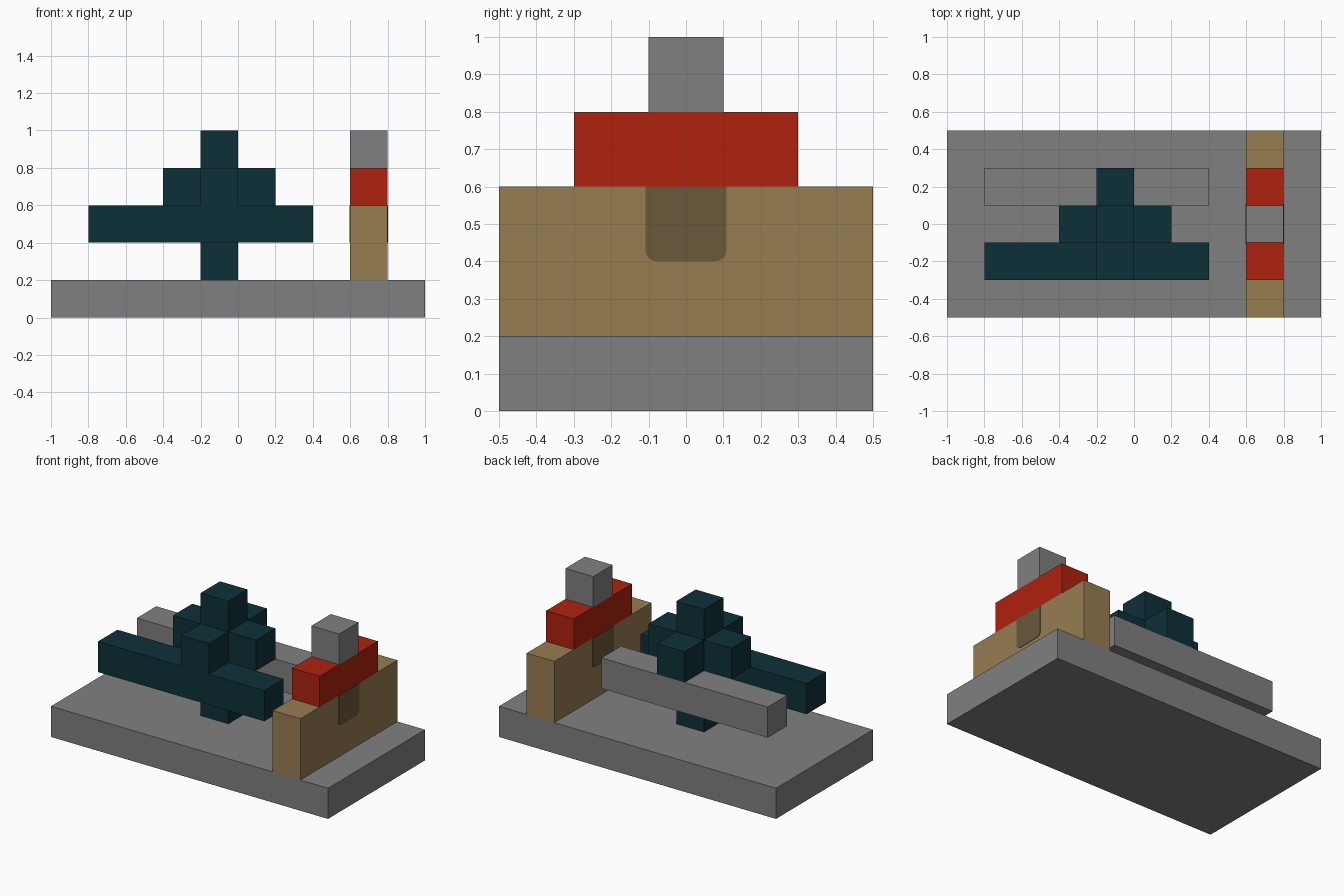
import bpy
import bmesh
from mathutils import Vector

cube = bpy.data.objects.get("Cube")
if cube:
    bpy.data.objects.remove(cube, do_unlink=True)


def material(name, rgb):
    m = bpy.data.materials.new(name)
    m.use_nodes = True
    m.diffuse_color = (*rgb, 1)
    m.node_tree.nodes["Principled BSDF"].inputs["Base Color"].default_value = (*rgb, 1)
    return m


grey = material("stone grey", (0.216, 0.216, 0.216))
tan = material("tan", (0.309, 0.205, 0.083))
red = material("red", (0.423, 0.016, 0.0045))
teal = material("dark teal", (0.004, 0.03, 0.04))
brown = material("dark brown", (0.147, 0.1, 0.044))


def box(name, mat, low, high, round_bottom=0):
    """Box between two corners; optionally rounds its lower edges along x."""
    low, high = Vector(low), Vector(high)
    bm = bmesh.new()
    bmesh.ops.create_cube(bm, size=1)
    for v in bm.verts:
        v.co = Vector(a * b for a, b in zip(v.co, high - low)) + (low + high) / 2
    if round_bottom:
        edges = [e for e in bm.edges
                 if all(abs(v.co.z - low.z) < 1e-5 for v in e.verts)
                 and abs(e.verts[0].co.x - e.verts[1].co.x) > 1e-5]
        bmesh.ops.bevel(bm, geom=edges, offset=round_bottom, segments=4,
                        profile=0.5, affect='EDGES')
    mesh = bpy.data.meshes.new(name)
    bm.to_mesh(mesh)
    bm.free()
    mesh.materials.append(mat)
    obj = bpy.data.objects.new(name, mesh)
    bpy.context.collection.objects.link(obj)
    return obj


# Base slab
box("base", grey, (-1, -0.5, 0), (1, 0.5, 0.2))

# Stepped wall
for name, mat, half, z0, z1 in (("wall", tan, 0.5, 0.2, 0.6),
                                ("wall_step", red, 0.3, 0.6, 0.8),
                                ("wall_top", grey, 0.1, 0.8, 1.0)):
    box(name, mat, (0.6, -half, z0), (0.8, half, z1))

# Thin dark panels on both faces of the wall
for name, x in (("inner_panel", 0.6), ("outer_panel", 0.8)):
    box(name, brown, (x - 0.003, -0.108, 0.4), (x + 0.003, 0.108, 0.6), 0.03)

# Long front and rear beams
box("front_beam", teal, (-0.8, -0.3, 0.4), (0.4, -0.1, 0.6))
box("rear_beam", grey, (-0.8, 0.1, 0.4), (0.4, 0.3, 0.6))

# Central column with four short arms
box("column", teal, (-0.2, -0.1, 0.2), (0, 0.1, 1))
for name, dx, dy in (("left_arm", 1, 0), ("right_arm", -1, 0),
                     ("rear_arm", 0, 1), ("front_arm", 0, -1)):
    centre = Vector((-0.1 + 0.2 * dx, 0.2 * dy, 0.7))
    half = Vector((0.1, 0.1, 0.1))
    box(name, teal, centre - half, centre + half)
